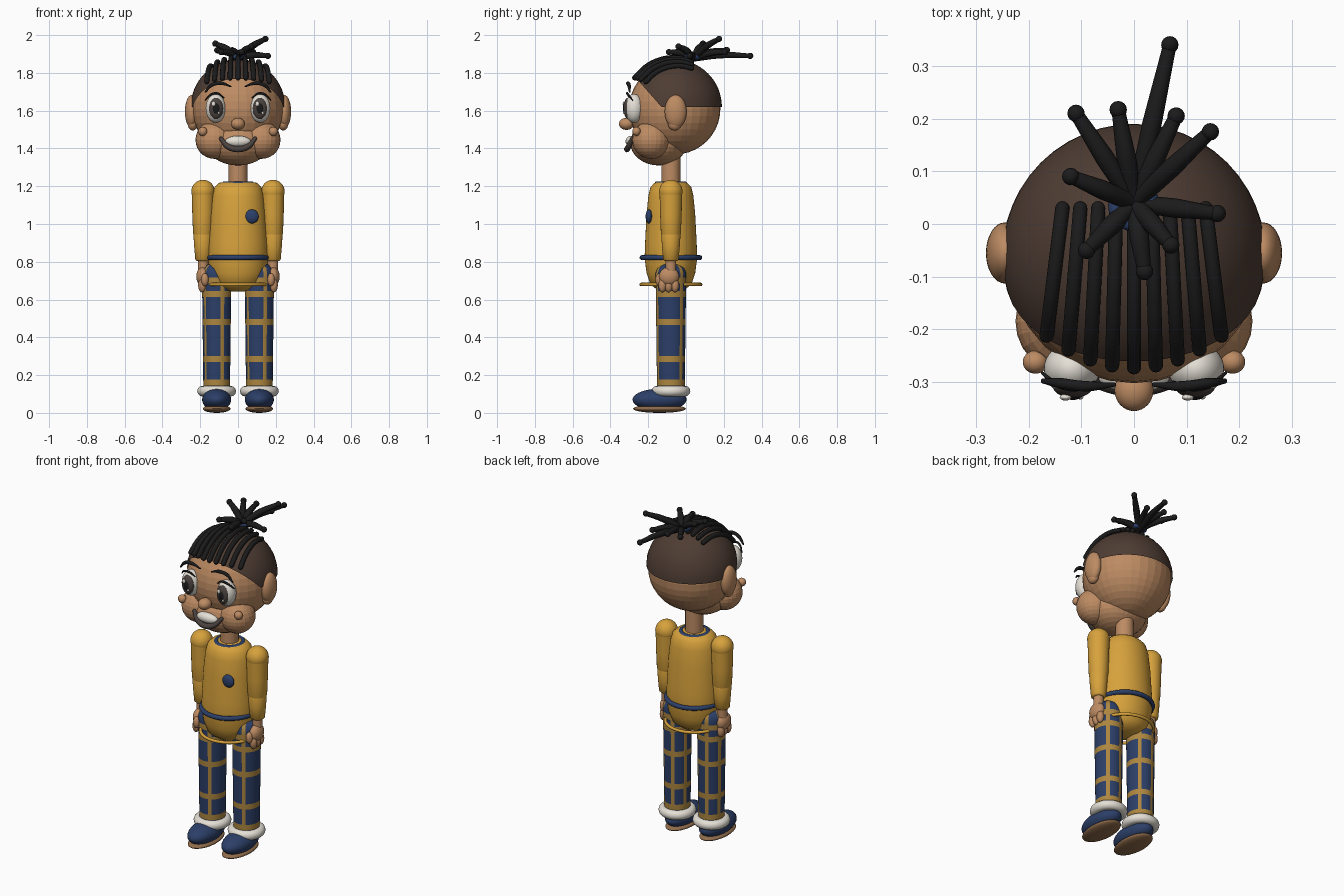
import bpy, bmesh
from math import sin, cos, pi, sqrt, atan2, degrees, radians
from mathutils import Vector, Matrix

cube = bpy.data.objects.get("Cube")
if cube:
    bpy.data.objects.remove(cube, do_unlink=True)


def material(name, rgb):
    m = bpy.data.materials.new(name)
    m.use_nodes = True
    m.diffuse_color = (*rgb, 1)
    bsdf = next(n for n in m.node_tree.nodes if n.type == 'BSDF_PRINCIPLED')
    bsdf.inputs["Base Color"].default_value = (*rgb, 1)
    bsdf.inputs["Roughness"].default_value = 0.7
    return m


SKIN = material("warm skin", (.51, .26, .125))
YELLOW = material("mustard yellow", (.68, .36, .045))
BLUE = material("navy blue", (.025, .05, .14))
CAP = material("short hair brown", (.075, .045, .033))
BLACK = material("black hair", (.011, .011, .011))
WHITE = material("cream white", (.78, .74, .67))
SOLE = material("sole brown", (.28, .15, .07))
TAN = material("plaid tan", (.42, .24, .05))
DARK = material("dark taupe", (.07, .055, .05))
BODY_Y = -.08


def finish(bm, name, mats, smooth=True):
    bmesh.ops.recalc_face_normals(bm, faces=bm.faces)
    mesh = bpy.data.meshes.new(name)
    bm.to_mesh(mesh)
    bm.free()
    obj = bpy.data.objects.new(name, mesh)
    bpy.context.collection.objects.link(obj)
    for m in mats:
        mesh.materials.append(m)
    if smooth:
        bpy.ops.object.select_all(action='DESELECT')
        obj.select_set(True)
        bpy.context.view_layer.objects.active = obj
        bpy.ops.object.shade_smooth_by_angle(angle=radians(50))
    return obj


def sphere(center, radii, u=32, v=18):
    bm = bmesh.new()
    mat = Matrix.Translation(center) @ Matrix.Diagonal((*radii, 1))
    bmesh.ops.create_uvsphere(bm, u_segments=u, v_segments=v, radius=1, matrix=mat)
    return bm


def ball(name, center, radii, mat, smooth=True, u=32, v=18):
    return finish(sphere(center, radii, u, v), name, [mat], smooth)


def lathe(name, profile, x, mats, depth=1, segs=40, rule=None):
    """Turn a (radius, height) profile about a vertical axis."""
    bm = bmesh.new()
    rings = []
    for r, z in profile:
        rings.append([bm.verts.new((x + r * sin(2 * pi * i / segs),
                                    BODY_Y - depth * r * cos(2 * pi * i / segs), z))
                      for i in range(segs)])
    for a, b in zip(rings, rings[1:]):
        for i in range(segs):
            j = (i + 1) % segs
            bm.faces.new((a[i], a[j], b[j], b[i]))
    bm.faces.new(rings[0])
    bm.faces.new(rings[-1])
    if rule:
        for f in bm.faces:
            f.material_index = rule(f.calc_center_median())
    return finish(bm, name, mats)


def ring(name, center, major, minor, mat):
    bpy.ops.mesh.primitive_torus_add(location=center, major_radius=major, minor_radius=minor,
                                     major_segments=48, minor_segments=12)
    obj = bpy.context.object
    obj.name = name
    obj.data.materials.append(mat)
    bpy.ops.object.shade_smooth()


def tube(name, points, radius, mat, scales=None):
    """Round tube through points, with rounded ends."""
    curve = bpy.data.curves.new(name, 'CURVE')
    curve.dimensions = '3D'
    curve.bevel_depth = radius
    curve.bevel_resolution = 3
    curve.resolution_u = 6
    curve.use_fill_caps = True
    spline = curve.splines.new('BEZIER')
    spline.bezier_points.add(len(points) - 1)
    for i, (bp, p) in enumerate(zip(spline.bezier_points, points)):
        bp.co = p
        bp.handle_left_type = bp.handle_right_type = 'AUTO'
        bp.radius = scales[i] if scales else 1
    curve.materials.append(mat)
    obj = bpy.data.objects.new(name, curve)
    bpy.context.collection.objects.link(obj)
    bpy.ops.object.select_all(action='DESELECT')
    obj.select_set(True)
    bpy.context.view_layer.objects.active = obj
    bpy.ops.object.convert(target='MESH')
    for p, s in ((points[0], 0), (points[-1], -1)):
        r = radius * (scales[s] if scales else 1)
        ball(name + "_end", p, (r, r, r), mat, u=14, v=8)


# Head: skull, jaw, nose
ball("skull", (0, -.06, 1.61), (.242, .242, .242), SKIN, False, 32, 20)
ball("jaw", (0, -.145, 1.43), (.17, .15, .12), SKIN, False, 32, 16)
ball("nose", (0, -.315, 1.53), (.037, .04, .032), SKIN)
lathe("neck", [(.05, 1.18), (.05, 1.36)], 0, [SKIN])

# Short hair cap, trimmed level at the back and slanting at the temples
bm = sphere((0, -.06, 1.62), (.25, .25, .25), 48, 32)
for point, normal in (((0, 0, 1.62), (0, 0, -1)), ((0, -.13, 1.62), (0, -.75, -.66))):
    bmesh.ops.bisect_plane(bm, geom=bm.verts[:] + bm.edges[:] + bm.faces[:], dist=1e-5,
                           plane_co=point, plane_no=normal, clear_outer=True)
finish(bm, "hair_cap", [CAP])

# Locs combed forward over the scalp
for i in range(-4, 5):
    x_front, x_back = i * .0415, i * .034
    y_front = -.272 + .06 * (i / 4) ** 2
    path = []
    for k in range(6):
        t = k / 5
        x, y = x_back + (x_front - x_back) * t, .03 + (y_front - .03) * t
        path.append((x, y, 1.62 + sqrt(.262 ** 2 - x * x - (y + .06) ** 2)))
    tube("front_loc", path, .0135, BLACK)

# Tied bunch of locs on the crown
ring("hair_tie", (0, .035, 1.885), .035, .014, BLUE)
tips = [(.068, .34, 1.89), (-.11, .21, 1.92), (-.03, .217, 1.92), (.08, .205, 1.91),
        (.145, .175, 1.98), (-.12, .09, 1.955), (.158, .02, 1.89), (.07, -.04, 1.94),
        (.02, -.09, 1.91), (-.09, -.05, 1.91)]
for tip in tips:
    base, end = Vector((0, .04, 1.875)), Vector(tip)
    mid = base.lerp(end, .5) + Vector((0, 0, .012))
    tube("crown_loc", [base, mid, end], .016, BLACK, [1, 1.15, .8])
    ball("crown_loc_tip", tip, (.0165,) * 3, BLACK, u=16, v=10)

# Paired facial features
for s in (-1, 1):
    ball("cheek", (s * .125, -.185, 1.445), (.1, .1, .1), SKIN, False, 24, 14)
    ball("cheek_dimple", (s * .187, -.262, 1.49), (.024, .022, .024), SKIN)
    ball("ear", (s * .245, -.055, 1.595), (.036, .058, .088), SKIN)
    ball("ear_lobe", (s * .24, -.06, 1.53), (.026, .035, .035), SKIN)
    ball("eye_white", (s * .118, -.275, 1.612), (.053, .05, .076), WHITE)
    ball("iris", (s * .116, -.308, 1.612), (.038, .022, .056), DARK)
    ball("pupil", (s * .116, -.318, 1.612), (.022, .016, .034), BLACK)
    ball("eye_glint", (s * .116 - .014, -.329, 1.636), (.011, .006, .013), WHITE)
    ball("small_eye_glint", (s * .116 + .014, -.328, 1.588), (.006, .005, .007), WHITE)
    tube("eyelash_line", [(s * .174, -.283, 1.655), (s * .145, -.305, 1.684),
                          (s * .11, -.312, 1.692), (s * .075, -.3, 1.668)], .006, BLACK, [.5, 1, 1, .5])
    tube("eyebrow", [(s * .172, -.298, 1.70), (s * .14, -.302, 1.735),
                     (s * .09, -.308, 1.745), (s * .038, -.305, 1.728)], .01, BLACK, [.5, 1, 1, .4])

# Smiling mouth
ball("teeth", (0, -.29, 1.437), (.068, .03, .03), WHITE)
tube("smile", [(-.09, -.285, 1.452), (-.055, -.303, 1.412), (0, -.312, 1.396),
               (.055, -.303, 1.412), (.09, -.285, 1.452)], .015, DARK, [.7, 1, 1.1, 1, .7])

# Jersey
lathe("torso", [(.03, .642), (.08, .65), (.125, .68), (.148, .74), (.16, .82), (.157, .9),
                (.148, 1.05), (.137, 1.15), (.124, 1.195), (.1, 1.218), (.04, 1.226)],
      0, [YELLOW], .87, 48)
ring("collar", (0, BODY_Y, 1.212), .073, .014, BLUE)
ring("waistband", (0, BODY_Y, .822), .153, .013, BLUE)
ring("hem", (0, BODY_Y, .68), .158, .009, YELLOW)
ball("chest_badge", (.073, -.196, 1.04), (.037, .018, .037), BLUE)

# Plaid trouser pattern: horizontal bands and upright stripes
bands = (.16, .285, .48, .63, .7)
stripes = (-53, 22, 137, 195, 250)


def plaid(c, x):
    angle = degrees(atan2(c.x - x, BODY_Y - c.y))
    on_stripe = any(abs((angle - a + 180) % 360 - 180) < 8 for a in stripes)
    return int(on_stripe or any(abs(c.z - b) < .016 for b in bands))


heights = [.1] + [b + d for b in bands for d in (-.016, .016)] + [.74]
leg_profile = [(.069 + .012 * z, z) for z in heights] + [(.07, .765), (.05, .785), (.02, .79)]

# Paired limbs
for s in (-1, 1):
    x = s * .185
    lathe("upper_arm", [(.046, .93), (.053, .95), (.057, 1.05), (.06, 1.17)], x, [YELLOW])
    ball("shoulder", (x, BODY_Y, 1.172), (.062, .062, .062), YELLOW)
    lathe("forearm", [(.034, .805), (.041, .812), (.047, .88), (.052, .96), (.04, .99)], x, [YELLOW])
    lathe("wrist", [(.028, .74), (.028, .82)], x, [SKIN])
    ball("hand", (s * .187, -.09, .722), (.034, .053, .05), SKIN)
    for y in (-.125, -.092, -.058):
        ball("finger", (s * .19, y, .675), (.021, .021, .037), SKIN, u=16, v=10)
    ball("thumb", (s * .175, -.142, .705), (.02, .02, .034), SKIN, u=16, v=10)

    x = s * .113
    lathe("trouser_leg", leg_profile, x, [BLUE, TAN], 1.04, 90, lambda c: plaid(c, x))
    ring("fleece_cuff", (x, BODY_Y, .115), .075, .028, WHITE)
    ball("shoe", (x, -.14, .07), (.077, .143, .058), BLUE)
    ball("shoe_sole", (x, -.14, .022), (.073, .14, .022), SOLE)
